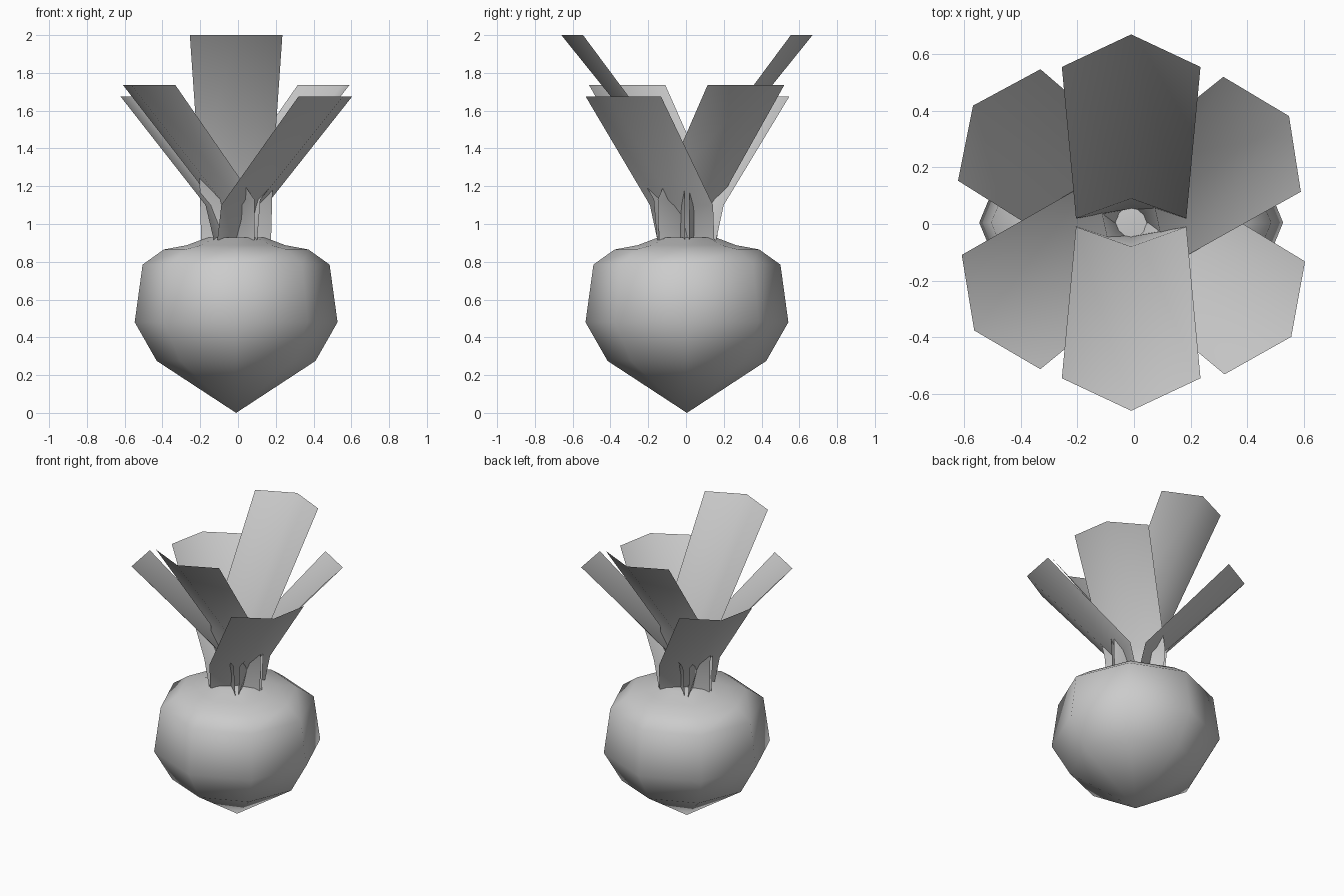
import bpy
import math
from mathutils import Matrix, Vector

cube = bpy.data.objects.get("Cube")
if cube:
    bpy.data.objects.remove(cube, do_unlink=True)

CENTRE = Vector((-0.01, 0.005, 0))
SIDES = 8

grey = bpy.data.materials.new("plain_grey")
grey.use_nodes = True
colour = (0.6, 0.6, 0.6, 1)
grey.diffuse_color = colour
grey.node_tree.nodes["Principled BSDF"].inputs["Base Color"].default_value = colour


def add_object(name, verts, faces):
    mesh = bpy.data.meshes.new(name)
    mesh.from_pydata([CENTRE + Vector(v) for v in verts], [], faces)
    mesh.materials.append(grey)
    for poly in mesh.polygons:
        poly.use_smooth = True
    obj = bpy.data.objects.new(name, mesh)
    bpy.context.collection.objects.link(obj)
    return obj


# Bulb: eight-sided lathe closed by a pointed root and a shallow crown
def make_bulb():
    profile = [(0.42, 0.275), (0.537, 0.48), (0.495, 0.785),
               (0.383, 0.865), (0.26, 0.888), (0.155, 0.928)]
    verts = [(r * math.cos(math.tau * i / SIDES), r * math.sin(math.tau * i / SIDES), z)
             for r, z in profile for i in range(SIDES)]
    root, crown = len(verts), len(verts) + 1
    verts += [(0, 0, 0), (0, 0, 0.925)]
    faces = []
    last = (len(profile) - 1) * SIDES
    for i in range(SIDES):
        j = (i + 1) % SIDES
        faces.append((root, j, i))
        faces.append((crown, last + i, last + j))
        for k in range(0, last, SIDES):
            faces.append((k + i, k + j, k + SIDES + j, k + SIDES + i))
    add_object("bulb", verts, faces)


# Leaf: folded strip with an upright stalk, rows of (reach, fold, half width, height)
def make_leaf(name, degrees, rows):
    turn = Matrix.Rotation(math.radians(degrees), 3, "Z")
    verts = []
    for reach, fold, half, z in rows:
        for point in ((reach, -half, z), (reach + fold, 0, z), (reach, half, z)):
            verts.append(turn @ Vector(point))
    faces = [(k + c, k + c + 1, k + c + 4, k + c + 3)
             for k in range(0, 3 * (len(rows) - 1), 3) for c in (0, 1)]
    add_object(name, verts, faces)


make_bulb()

stalk = (0.01, 0.04, 0.185, 0.915)
tall = [stalk, (0.015, 0.07, 0.195, 1.28), (0.55, 0.115, 0.245, 2.0)]
middle = [stalk, (0.02, 0.08, 0.2, 1.13), (0.558, 0.115, 0.245, 1.735)]
low = [stalk, (0.05, 0.08, 0.205, 1.1), (0.58, 0.115, 0.245, 1.675)]

for name, degrees, rows in (
        ("back_leaf", 90, tall), ("front_leaf", 270, tall),
        ("back_left_leaf", 34, middle), ("front_right_leaf", 214.5, middle),
        ("front_left_leaf", -35.5, low), ("back_right_leaf", 143.5, low)):
    make_leaf(name, degrees, rows)
